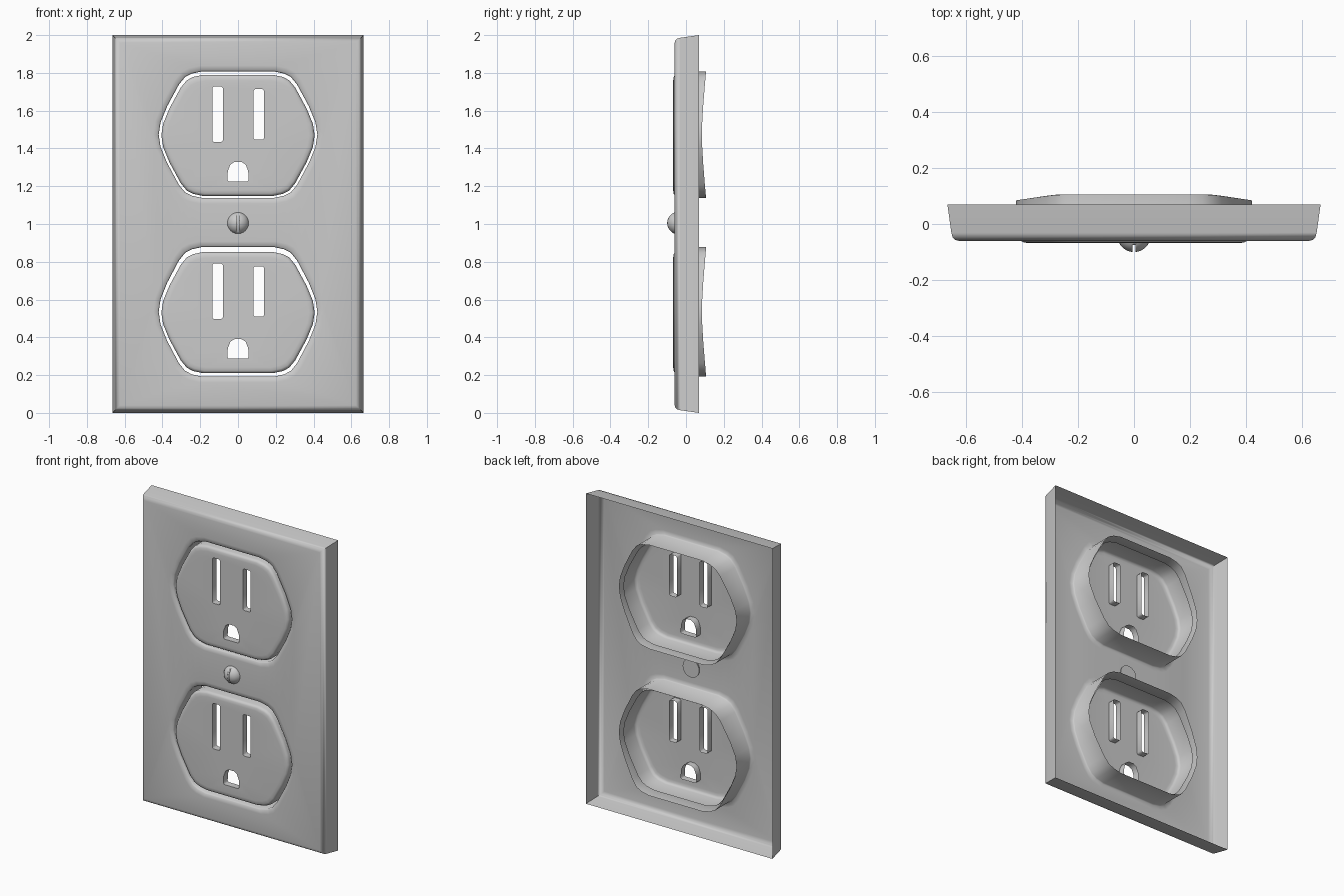
import bpy, bmesh
from math import radians, pi
from mathutils import Matrix

if "Cube" in bpy.data.objects:
    bpy.data.objects.remove(bpy.data.objects["Cube"], do_unlink=True)

grey = bpy.data.materials.new("light grey plastic")
grey.use_nodes = True
grey.diffuse_color = (0.6, 0.6, 0.6, 1)
grey.node_tree.nodes["Principled BSDF"].inputs["Base Color"].default_value = (0.6, 0.6, 0.6, 1)


def finish(bm, name, angle=85, closed=False):
    if closed:
        bmesh.ops.recalc_face_normals(bm, faces=bm.faces)
    mesh = bpy.data.meshes.new(name)
    bm.to_mesh(mesh)
    bm.free()
    mesh.materials.append(grey)
    ob = bpy.data.objects.new(name, mesh)
    bpy.context.collection.objects.link(ob)
    bpy.ops.object.select_all(action="DESELECT")
    ob.select_set(True)
    bpy.context.view_layer.objects.active = ob
    bpy.ops.object.shade_smooth_by_angle(angle=radians(angle))
    return ob


def ring(bm, pts, y):
    """Closed loop of vertices; y is a number or a function of the point."""
    return [bm.verts.new((x, y(x, z) if callable(y) else y, z)) for x, z in pts]


def loft(bm, rings):
    for a, b in zip(rings, rings[1:]):
        for i in range(len(a)):
            j = (i + 1) % len(a)
            bm.faces.new((a[i], a[j], b[j], b[i]))


def fill(bm, rings):
    """Flat front face bounded by the first loop, with the others as holes."""
    edges = []
    for r in rings:
        for i in range(len(r)):
            pair = (r[i - 1], r[i])
            edges.append(bm.edges.get(pair) or bm.edges.new(pair))
    bmesh.ops.triangle_fill(bm, edges=edges, use_beauty=True, normal=(0, -1, 0))


def orient(bm):
    """Consistent normals, with the flat front facing forward."""
    bmesh.ops.recalc_face_normals(bm, faces=bm.faces)
    front = max(bm.faces, key=lambda f: f.calc_area())
    if front.normal.y > 0:
        bmesh.ops.reverse_faces(bm, faces=bm.faces)


QUARTER = [(0.42, 0), (0.41, 0.065), (0.375, 0.15), (0.313, 0.265),
           (0.28, 0.305), (0.245, 0.323), (0.19, 0.335)]


def outline(cz, grow=0.0, height=0.335):
    """Rounded outlet outline, mirrored from one quarter."""
    q = QUARTER
    right = [(x, -z) for x, z in reversed(q[1:])] + q
    pts = right + [(-x, -z) for x, z in right]
    return [(x * (1 + grow / 0.42), cz + z * (height + grow) / 0.335) for x, z in pts]


def rect(half_x, z0, z1):
    return [(-half_x, z0), (half_x, z0), (half_x, z1), (-half_x, z1)]


def slot(x, z0, z1, w=0.028, c=0.008):
    """Upright slot with clipped corners."""
    return [(x - w + c, z0), (x + w - c, z0), (x + w, z0 + c), (x + w, z1 - c),
            (x + w - c, z1), (x - w + c, z1), (x - w, z1 - c), (x - w, z0 + c)]


def ground(z):
    half = [(0.05, 0), (0.056, 0.008), (0.054, 0.055), (0.04, 0.09), (0.018, 0.104)]
    pts = half + [(-x, h) for x, h in reversed(half)]
    return [(x, z + h) for x, h in pts]


OUTLETS = {"upper": (1.473, 0.335), "lower": (0.535, 0.343)}

# Cover plate: open-backed shell with drafted sides and collared openings
bm = bmesh.new()
sides = [(0, 0.07), (0.014, -0.03), (0.018, -0.046), (0.026, -0.056), (0.04, -0.06)]
plate = [ring(bm, rect(0.665 - d, d, 2 - d), y) for d, y in sides]
loft(bm, plate)
holes = []
for cz, h in OUTLETS.values():
    def back(x, z, cz=cz):
        return 0.084 + 0.021 * min(1, abs(z - cz) / 0.32) ** 1.5
    collar = [ring(bm, outline(cz, 0.03, h), -0.06),
              ring(bm, outline(cz, 0.006, h), -0.058),
              ring(bm, outline(cz, 0.0, h), -0.05),
              ring(bm, outline(cz, 0.0, h), back)]
    loft(bm, collar)
    holes.append(collar[0])
fill(bm, [plate[-1]] + holes)
orient(bm)
finish(bm, "cover_plate")

# Outlet faces: shallow cups with pierced slots
for name, (cz, h) in OUTLETS.items():
    bm = bmesh.new()
    cup = [ring(bm, outline(cz - 0.004, g, 0.335), y) for g, y in
           ((-0.014, 0.06), (-0.014, -0.05), (-0.019, -0.061), (-0.028, -0.066), (-0.045, -0.068))]
    loft(bm, cup)
    openings = []
    for pts in (slot(-0.108, cz - 0.038, cz + 0.255),
                slot(0.11, cz - 0.026, cz + 0.241),
                ground(cz - 0.248)):
        walls = [ring(bm, pts, -0.068), ring(bm, pts, -0.025)]
        loft(bm, walls)
        openings.append(walls[0])
    fill(bm, [cup[-1]] + openings)
    orient(bm)
    finish(bm, name + "_outlet_face")

# Centre screw: domed head with an upright slot
bm = bmesh.new()
bmesh.ops.create_uvsphere(bm, u_segments=24, v_segments=14, radius=0.06,
                          matrix=Matrix.Translation((0, -0.04, 1.005)) @ Matrix.Rotation(pi / 2, 4, "X"))
bmesh.ops.bisect_plane(bm, geom=bm.verts[:] + bm.edges[:] + bm.faces[:],
                       plane_co=(0, -0.05, 0), plane_no=(0, 1, 0), clear_outer=True)
bmesh.ops.holes_fill(bm, edges=[e for e in bm.edges if e.is_boundary])
screw = finish(bm, "screw_head", 40, True)

bm = bmesh.new()
bmesh.ops.create_cube(bm, size=1, matrix=Matrix.Translation((0, -0.1, 1.005)) @ Matrix.Diagonal((0.009, 0.05, 0.2, 1)))
cutter = finish(bm, "screw_slot_cutter", 30, True)
cutter.hide_render = True
mod = screw.modifiers.new("slot", "BOOLEAN")
mod.object = cutter
mod.operation = "DIFFERENCE"
mod.solver = "EXACT"
bpy.ops.object.select_all(action="DESELECT")
screw.select_set(True)
bpy.context.view_layer.objects.active = screw
bpy.ops.object.modifier_apply(modifier=mod.name)
bpy.data.objects.remove(cutter, do_unlink=True)
